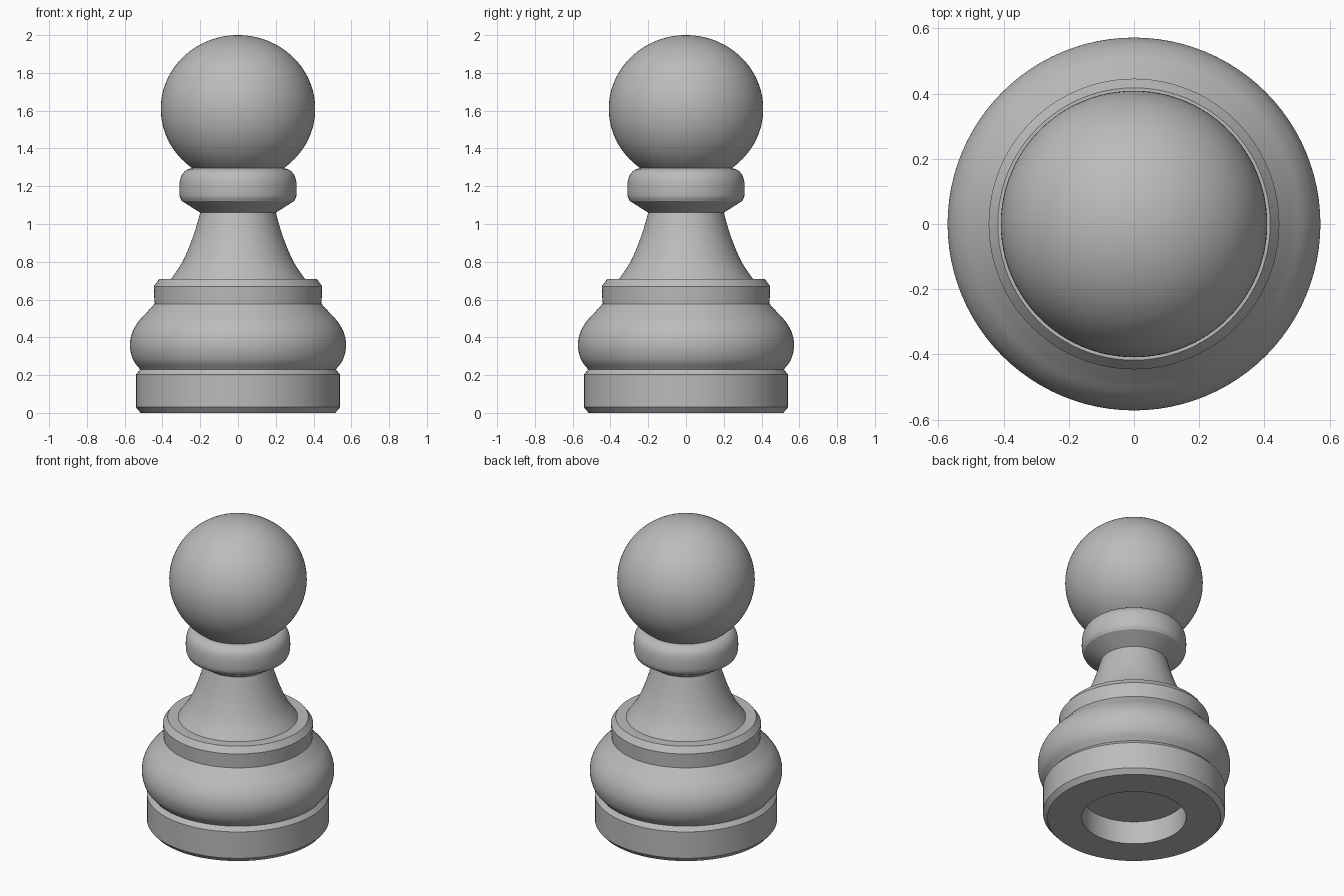
import bpy
import bmesh
from math import sin, cos, pi
from mathutils import Vector

SEGMENTS = 96

cube = bpy.data.objects.get("Cube")
if cube:
    bpy.data.objects.remove(cube, do_unlink=True)

grey = bpy.data.materials.new("plain grey")
grey.use_nodes = True
COLOUR = (0.5, 0.5, 0.5, 1)
grey.diffuse_color = COLOUR
grey.node_tree.nodes["Principled BSDF"].inputs["Base Color"].default_value = COLOUR


def smooth_curve(points, steps=6):
    """Pass a Catmull-Rom curve through (radius, height) points."""
    p = [Vector(q) for q in points]
    p = [2 * p[0] - p[1]] + p + [2 * p[-1] - p[-2]]
    out = []
    for a, b, c, d in zip(p, p[1:], p[2:], p[3:]):
        for s in range(steps):
            t = s / steps
            out.append((2 * b + (c - a) * t + (2 * a - 5 * b + 4 * c - d) * t ** 2
                        + (3 * b - a - 3 * c + d) * t ** 3) / 2)
    return out + [p[-2]]


def lathe(name, profile):
    """Turn a (radius, height) profile, listed bottom to top, around z."""
    bm = bmesh.new()
    angles = [2 * pi * j / SEGMENTS for j in range(SEGMENTS)]
    rings = [[bm.verts.new((r * cos(a), r * sin(a), z)) for a in angles]
             for r, z in profile]
    for low, high in zip(rings, rings[1:]):
        for j in range(SEGMENTS):
            k = (j + 1) % SEGMENTS
            bm.faces.new((low[j], low[k], high[k], high[j]))
    bmesh.ops.remove_doubles(bm, verts=bm.verts, dist=1e-5)
    mesh = bpy.data.meshes.new(name)
    bm.to_mesh(mesh)
    bm.free()
    mesh.materials.append(grey)
    obj = bpy.data.objects.new(name, mesh)
    bpy.context.collection.objects.link(obj)
    bpy.ops.object.select_all(action="DESELECT")
    obj.select_set(True)
    bpy.context.view_layer.objects.active = obj
    bpy.ops.object.shade_smooth_by_angle()
    return obj


# Bevelled foot with a round recess underneath
lathe("base", [(0, 0.15), (0.31, 0.15), (0.31, 0), (0.515, 0), (0.541, 0.03),
               (0.541, 0.203), (0.518, 0.23)])

# Bulging lower body
lathe("belly", smooth_curve([(0.518, 0.23), (0.555, 0.28), (0.572, 0.35), (0.562, 0.42),
                             (0.53, 0.48), (0.485, 0.53), (0.442, 0.577)]))

# Chamfered step with a flat top
lathe("ring", [(0.442, 0.577), (0.446, 0.67), (0.418, 0.708), (0.355, 0.708)])

# Flared stem
lathe("stem", smooth_curve([(0.355, 0.708), (0.3, 0.79), (0.258, 0.88),
                            (0.226, 0.97), (0.2, 1.06)]))

# Rounded collar with a conical underside
lathe("collar", [(0.2, 1.06), (0.298, 1.122)]
      + smooth_curve([(0.298, 1.122), (0.309, 1.15), (0.31, 1.21), (0.3, 1.255),
                      (0.275, 1.285), (0.243, 1.296)]))

# Slightly flattened ball, cut where it meets the collar
start = -0.937
lathe("head", [(0.409 * cos(a), 1.61 + 0.39 * sin(a))
               for a in (start + (pi / 2 - start) * i / 40 for i in range(41))])
